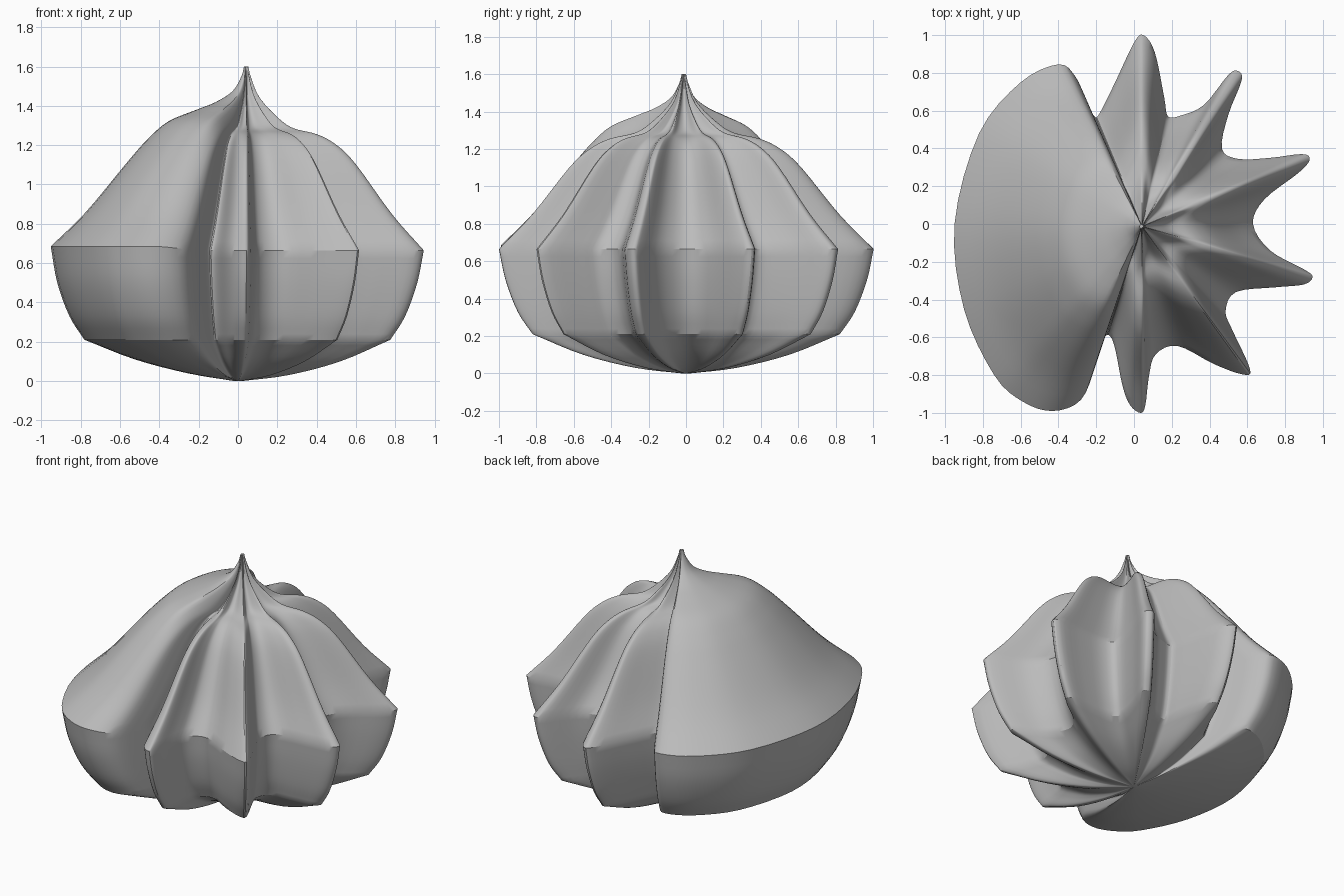
import bpy, bmesh, math
from mathutils import Vector

cube = bpy.data.objects.get("Cube")
if cube:
    bpy.data.objects.remove(cube, do_unlink=True)


def spline(points, steps, closed=False):
    """Smooth curve through the points (Catmull-Rom)."""
    pts = [Vector(p) for p in points]
    n = len(pts)
    result = []
    for i in range(n if closed else n - 1):
        if closed:
            a, b, c, d = (pts[(i + k) % n] for k in (-1, 0, 1, 2))
        else:
            b, c = pts[i], pts[i + 1]
            a = pts[i - 1] if i > 0 else b * 2 - c
            d = pts[i + 2] if i + 2 < n else c * 2 - b
        for s in range(steps):
            t = s / steps
            result.append(b + (c - a) * (t / 2)
                          + (a * 2 - b * 5 + c * 4 - d) * (t * t / 2)
                          + (b * 3 - a - c * 3 + d) * (t ** 3 / 2))
    if not closed:
        result.append(pts[-1])
    return result


# Widest outline: seven narrow ribs and one broad lobe, counterclockwise
ribs_back = [(.87, .27), (.93, .34), (.89, .37), (.72, .35), (.55, .345), (.465, .4),
             (.5, .58), (.57, .76), (.55, .81), (.5, .79), (.37, .63), (.25, .575),
             (.18, .57), (.16, .67), (.11, .91), (.05, 1), (0, .96), (-.1, .75),
             (-.18, .59), (-.21, .57)]
broad_lobe = [(-.25, .65), (-.31, .78), (-.4, .845), (-.6, .75), (-.82, .48), (-.95, 0),
              (-.9, -.45), (-.74, -.8), (-.59, -.94), (-.43, -.99), (-.28, -.93),
              (-.2, -.74), (-.16, -.61), (-.13, -.59)]
ribs_front = [(-.1, -.66), (-.06, -.86), (-.02, -.96), (.035, -1), (.06, -.96),
              (.08, -.8), (.115, -.69), (.23, -.645), (.42, -.74), (.57, -.795),
              (.615, -.77), (.52, -.56), (.485, -.46), (.54, -.36), (.75, -.335),
              (.9, -.32), (.945, -.28), (.9, -.24), (.72, -.14), (.63, 0), (.69, .13)]
outline = spline(ribs_back + broad_lobe + ribs_front, 4, closed=True)

# Profiles: (scale, height on the ribs, height on the broad lobe)
base = [(.02, 0, 0), (.27, .03, .04), (.55, .1, .11), (.82, .21, .21)]
band = [(.82, .21, .21), (.9, .33, .33), (.965, .5, .5), (1, .665, .685)]
crown = [(1, .665, .685), (.82, .85, .86), (.62, 1.1, 1.1), (.51, 1.2, 1.225),
         (.4, 1.255, 1.32), (.255, 1.29, 1.38), (.155, 1.36, 1.42),
         (.07, 1.45, 1.475), (.025, 1.55, 1.55), (.012, 1.6, 1.6)]
profile = spline(base, 4)[:-1] + spline(band, 4)[:-1] + spline(crown, 4)

# Ribbed body: loft of the outline along the profile
foot, tip = Vector((0, 0)), Vector((.042, -.012))
bm = bmesh.new()
rings = []
for scale, rib_z, lobe_z in profile:
    # the axis leans from the foot to the tip; the widest ring stays in place
    centre = foot if rib_z < .66 else tip
    ring = []
    for p in outline:
        w = min(max((-p.x - .18) / .25, 0), 1)
        w = w * w * (3 - 2 * w)
        xy = centre + (p - centre) * scale
        ring.append(bm.verts.new((xy.x, xy.y, rib_z + (lobe_z - rib_z) * w)))
    rings.append(ring)
count = len(outline)
for low, high in zip(rings, rings[1:]):
    for i in range(count):
        j = (i + 1) % count
        bm.faces.new((low[i], low[j], high[j], high[i]))
bm.faces.new(list(reversed(rings[0])))
bm.faces.new(rings[-1])

mesh = bpy.data.meshes.new("ribbed_body")
bm.to_mesh(mesh)
bm.free()
body = bpy.data.objects.new("ribbed_body", mesh)
bpy.context.collection.objects.link(body)

# Single grey material
grey = bpy.data.materials.new("plain_grey")
grey.use_nodes = True
colour = (.5, .5, .5, 1)
grey.diffuse_color = colour
grey.node_tree.nodes["Principled BSDF"].inputs["Base Color"].default_value = colour
mesh.materials.append(grey)

bpy.ops.object.select_all(action='DESELECT')
body.select_set(True)
bpy.context.view_layer.objects.active = body
bpy.ops.object.shade_smooth_by_angle(angle=math.radians(30))
